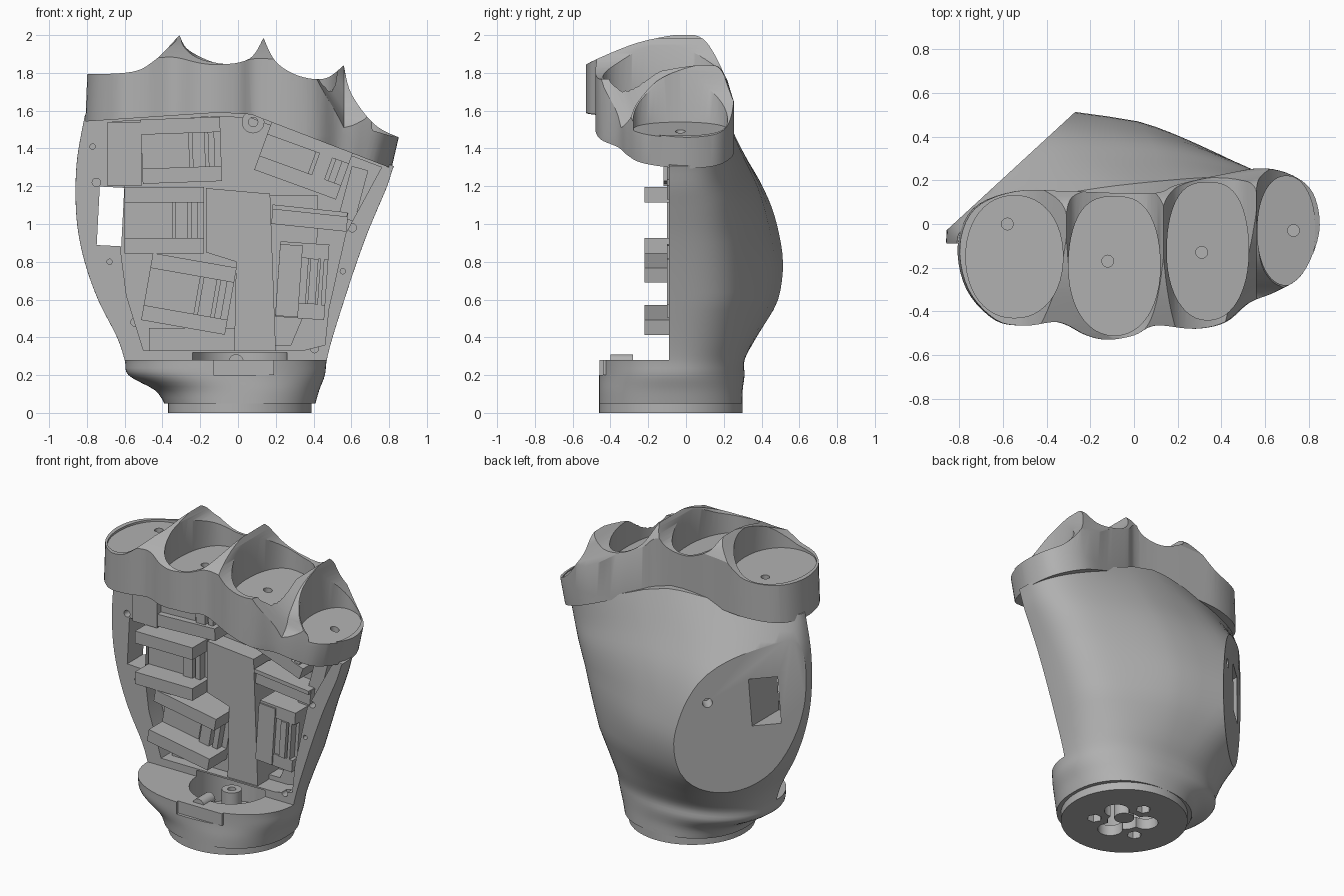
import bpy, bmesh, math
from mathutils import Vector, Matrix

cube = bpy.data.objects.get("Cube")
if cube:
    bpy.data.objects.remove(cube)

grey = bpy.data.materials.new("plain_grey")
grey.use_nodes = True
grey.diffuse_color = (0.44, 0.44, 0.44, 1)
grey.node_tree.nodes["Principled BSDF"].inputs["Base Color"].default_value = (0.44, 0.44, 0.44, 1)


def finish(name, bm):
    bmesh.ops.recalc_face_normals(bm, faces=bm.faces)
    mesh = bpy.data.meshes.new(name)
    bm.to_mesh(mesh)
    bm.free()
    mesh.materials.append(grey)
    ob = bpy.data.objects.new(name, mesh)
    bpy.context.collection.objects.link(ob)
    return ob


def loft(name, rings):
    """Skin a list of equal closed rings and cap both ends."""
    bm = bmesh.new()
    vs = [[bm.verts.new(p) for p in r] for r in rings]
    n = len(vs[0])
    for a, b in zip(vs, vs[1:]):
        for i in range(n):
            bm.faces.new((a[i], a[(i + 1) % n], b[(i + 1) % n], b[i]))
    caps = [bm.faces.new(vs[0]), bm.faces.new(vs[-1])]
    bmesh.ops.triangulate(bm, faces=caps)
    return finish(name, bm)


def prism_y(name, pts, y0, y1):
    return loft(name, [[(x, y, z) for x, z in pts] for y in (y0, y1)])


def box(name, cx, cz, w, h, y0, y1, rot=0):
    c, s = math.cos(math.radians(rot)), math.sin(math.radians(rot))
    corners = [(-w / 2, -h / 2), (w / 2, -h / 2), (w / 2, h / 2), (-w / 2, h / 2)]
    return prism_y(name, [(cx + a * c - b * s, cz + a * s + b * c) for a, b in corners], y0, y1)


def circle(cx, cy, r, n=32):
    return [(cx + r * math.cos(i * math.tau / n), cy + r * math.sin(i * math.tau / n)) for i in range(n)]


def rod_z(name, x, y, r, z0, z1, n=32):
    return loft(name, [[(a, b, z) for a, b in circle(x, y, r, n)] for z in (z0, z1)])


def rod_y(name, x, z, r, y0, y1):
    return prism_y(name, circle(x, z, r, 20), y0, y1)


def boolean(target, cutter, op="DIFFERENCE"):
    mod = target.modifiers.new("cut", "BOOLEAN")
    mod.object, mod.operation, mod.solver = cutter, op, "EXACT"
    bpy.context.view_layer.objects.active = target
    bpy.ops.object.modifier_apply(modifier=mod.name)
    bpy.data.objects.remove(cutter)


def smooth(ob, angle=30):
    bpy.ops.object.select_all(action="DESELECT")
    ob.select_set(True)
    bpy.context.view_layer.objects.active = ob
    bpy.ops.object.shade_smooth_by_angle(angle=math.radians(angle))


def spline(p, i, t):
    """Catmull-Rom point between p[i] and p[i + 1] (open list)."""
    a, b, c, d = (Vector(p[max(0, min(len(p) - 1, i + k))]) for k in (-1, 0, 1, 2))
    return b + 0.5 * t * (c - a + t * (2 * a - 5 * b + 4 * c - d + t * (3 * (b - c) + d - a)))


def dense(p, k):
    return [spline(p, i, j / k) for i in range(len(p) - 1) for j in range(k)] + [Vector(p[-1])]


def power(v, e):
    return math.copysign(abs(v) ** e, v)


# lower edge of the finger band as a line in x
LOWER = [(-1, 1.53), (-0.1, 1.59), (0.07, 1.58), (0.85, 1.28), (1, 1.22)]


def lower(x):
    for (a, za), (b, zb) in zip(LOWER, LOWER[1:]):
        if x <= b:
            return za + (zb - za) * (x - a) / (b - a)


# palm shell: z, left, right, back, thumb bulge
KEYS = [(0.05, -.39, .41, .30, 0), (0.12, -.44, .43, .30, 0), (0.2, -.58, .46, .31, 0),
        (0.28, -.6, .47, .31, 0), (0.4, -.64, .5, .33, .05), (0.6, -.74, .56, .35, .15),
        (0.8, -.81, .62, .35, .19), (1.0, -.85, .68, .33, .17), (1.2, -.86, .74, .29, .14),
        (1.4, -.85, .79, .23, .09), (1.64, -.81, .825, .185, 0)]
rings = []
for z, xl, xr, yb, bulge in dense(KEYS, 4):
    ring = []
    for i in range(80):
        t = i * math.tau / 80
        c, s = math.cos(t), math.sin(t)
        e = 0.9
        if s > 0:
            e -= 1.3 * bulge if c < 0 else 0.25 * min(1, max(0, (z - 0.2) / 0.4))
        x = (xl + xr) / 2 + (xr - xl) / 2 * power(c, e)
        y = -0.08 + (yb + 0.08 if s > 0 else 0.38) * power(s, e)
        push = bulge * math.exp(-((math.degrees(t) - 107) / 32) ** 2)
        x, y = x - 0.2 * push, y + push + 0.16 * x * max(0, z - 1) * max(0, s)
        ring.append((x, y, z - (1.6 - lower(x)) * (z / 1.6) ** 3))
    rings.append(ring)
shell = loft("palm_shell", rings)

# flat thumb mount
bm = bmesh.new()
bm.from_mesh(shell.data)
bmesh.ops.bisect_plane(bm, geom=bm.verts[:] + bm.edges[:] + bm.faces[:], clear_outer=True,
                       plane_co=(-0.24, 0.54, 0.8), plane_no=(-0.677, 0.736, 0))
bmesh.ops.holes_fill(bm, edges=[e for e in bm.edges if e.is_boundary])
bmesh.ops.recalc_face_normals(bm, faces=bm.faces)
bm.to_mesh(shell.data)
bm.free()

# open front, cavity, deep right pocket and window
boolean(shell, prism_y("cutter", [(-1, .28), (1, .28), (1, 2), (-1, 2)], -1, -0.09))
CAVITY = [(-.5, .33), (.34, .33), (.46, .36), (.48, .55), (.57, .95), (.76, 1.3), (.07, 1.56),
          (-.1, 1.57), (-.69, 1.54), (-.69, 1.22), (-.6, 1.2), (-.62, .85), (-.59, .62)]
boolean(shell, prism_y("cutter", CAVITY, -0.3, 0.04))
boolean(shell, prism_y("cutter", [(0, .36), (.28, .36), (.36, .55), (.42, .95), (.42, 1.15), (0, 1.15)], -0.3, 0.14))
boolean(shell, box("cutter", -.675, 1.04, .13, .31, -0.5, 0.6, -3))
HOLES = [(-.75, 1.22, .022), (-.77, 1.41, .014), (-.68, .8, .014), (-.545, .48, .022),
         (.405, .34, .022), (.605, .98, .022), (.555, .75, .014)]
for x, z, r in HOLES:
    boolean(shell, rod_y("cutter", x, z, r, -0.3, -0.04))
thumb_hole = rod_z("cutter", 0, 0, 0.03, -0.1, 0.1)
thumb_hole.matrix_world = Matrix.Translation((-.42, .375, 1.05)) @ Vector((-0.677, 0.736, 0)).to_track_quat("Z", "Y").to_matrix().to_4x4()
bpy.context.view_layer.update()
boolean(shell, thumb_hole)

# wrist well and flat front pad
boolean(shell, rod_z("cutter", 0.01, -0.09, 0.25, 0.03, 0.32))
boolean(shell, box("cutter", 0.03, .25, .32, .1, -0.6, -0.435))
smooth(shell)

# wrist ring with three lobes and bolt holes
ring = rod_z("wrist_ring", 0.01, -0.08, 0.38, 0, 0.07, 72)
boolean(ring, rod_z("cutter", 0.01, -0.08, 0.1, -0.1, 0.2))
for k in range(3):
    a = math.radians(30 + 120 * k)
    boolean(ring, rod_z("cutter", .01 + .13 * math.cos(a), -.08 + .13 * math.sin(a), .075, -.1, .2))
    a += math.pi / 3
    boolean(ring, rod_z("cutter", .01 + .18 * math.cos(a), -.08 + .18 * math.sin(a), .045, -.1, .2, 6))
smooth(ring)
post = rod_z("wrist_post", 0.01, -0.08, 0.06, 0.02, 0.26)
boolean(post, rod_z("cutter", 0.01, -0.08, 0.025, 0.15, 0.3))
smooth(post)
box("wrist_tab", 0.03, .24, .32, .08, -0.44, -0.33)
smooth(rod_y("wrist_boss", -0.01, .27, .04, -0.4, -0.28))

# finger band: smooth outline, narrower below, trimmed by scalloped top and sloping underside
OUTLINE = [(-.81, -.1), (-.77, -.3), (-.64, -.44), (-.5, -.465), (-.35, -.45), (-.22, -.51),
           (-.12, -.53), (0, -.51), (.1, -.465), (.28, -.48), (.42, -.45), (.53, -.36),
           (.65, -.31), (.77, -.23), (.85, -.04), (.83, .12), (.75, .21), (.6, .255), (.4, .225),
           (.2, .18), (.08, .14), (-.3, .15), (-.55, .15), (-.74, .07)]
closed = OUTLINE[-2:] + OUTLINE + OUTLINE[:2]
outline = [spline(closed, i, j / 5) for i in range(2, len(OUTLINE) + 2) for j in range(5)]
band = loft("finger_band", [[(p.x * k, p.y, z) for p in outline] for z, k in ((1.1, .9), (1.47, 1), (2.1, .97))])
SCALLOPS = [[(-1, 1.795), (-.6, 1.8), (-.45, 1.86), (-.31, 2.0)],
            [(-.31, 2.0), (-.26, 1.92), (-.1, 1.85), (.06, 1.875), (.135, 1.985)],
            [(.135, 1.985), (.2, 1.86), (.32, 1.785), (.46, 1.77), (.56, 1.84)],
            [(.56, 1.84), (.6, 1.69), (.72, 1.53), (.86, 1.455), (1, 1.41)]]
top = [p for arc in SCALLOPS for p in dense(arc, 6)[:-1]] + [Vector(SCALLOPS[-1][-1])]
boolean(band, prism_y("cutter", LOWER + [tuple(p) for p in reversed(top)], -1, 1), "INTERSECT")

# round the knuckle ridges from front to back, steeper on the right
LEFT_CROWN = [(-.6, 1.8), (-.5, 1.86), (-.3, 1.945), (-.15, 1.985), (0, 2.005), (.09, 1.98), (.15, 1.9), (.2, 1.8), (.4, 1.4)]
RIGHT_CROWN = [(-.6, 1.35), (-.33, 1.52), (-.26, 1.64), (-.15, 1.76), (0, 1.825), (.12, 1.845), (.19, 1.81), (.24, 1.68), (.4, 1.3)]
crowns = [[(x, p.x, p.y) for p in dense(pts, 4)] + [(x, .4, 1), (x, -.6, 1)]
          for x, pts in ((-1, LEFT_CROWN), (.36, LEFT_CROWN), (.56, RIGHT_CROWN), (1, RIGHT_CROWN))]
boolean(band, loft("cutter", crowns), "INTERSECT")

# finger sockets: x range, y range, floor height, floor slope, hole
SOCKETS = [(-.77, -.325, -.43, .13, 1.785, .02, (-.58, 0)), (-.3, .12, -.51, .125, 1.74, -.04, (-.12, -.17)),
           (.15, .525, -.44, .19, 1.67, -.17, (.31, -.13)), (.565, .83, -.28, .22, 1.5, -.3, (.73, -.03))]
for x0, x1, y0, y1, z, slope, hole in SOCKETS:
    cx, cy = (x0 + x1) / 2, (y0 + y1) / 2
    loop = []
    for i in range(48):
        c, s = math.cos(i * math.tau / 48), math.sin(i * math.tau / 48)
        e = .7 if s > 0 and -.5 < cx < .5 else .92
        loop.append((cx + (x1 - x0) / 2 * power(c, e), cy + (y1 - y0) / 2 * power(s, .95)))
    boolean(band, loft("cutter", [[(x, y, z + slope * (x - cx)) for x, y in loop],
                                  [(x, y, 2.3) for x, y in loop]]))
    boolean(band, rod_z("cutter", *hole, .027, z - .08, z + .1, 20))
smooth(band)


# servos: recessed body, two raised end bars, cover and connector
def servo(name, cx, cz, w, h, rot, front=-0.22, back=0.06):
    turn = Matrix.Rotation(math.radians(rot), 2)
    def part(label, dx, dz, pw, ph, y):
        o = turn @ Vector((dx, dz))
        box(name + label, cx + o.x, cz + o.y, pw, ph, y, back, rot)
    part("_body", 0, 0, w, h, -0.04)
    for side, label in ((1, "_upper_bar"), (-1, "_lower_bar")):
        part(label, 0, side * (h / 2 - .04), w, .08, front)
    part("_cover", -w * .2, 0, w * .6, h * .8, -0.08)
    part("_connector", w * .22, 0, w * .16, h * .6, -0.1)
    part("_lead", w * .38, 0, w * .08, h * .75, -0.09)


servo("upper_left_servo", -.3, 1.39, .42, .34, 2, -0.12)
servo("middle_left_servo", -.39, 1.02, .42, .35, 0)
servo("lower_left_servo", -.26, .63, .45, .36, -10)
servo("upper_right_servo", .35, 1.34, .46, .28, -20, -0.1)
servo("lower_right_servo", .34, .7, .26, .4, -4, -0.09, 0.16)
box("upper_left_block", -.6, 1.37, .18, .34, -0.12, 0.06)
box("lower_right_block", .27, .7, .12, .38, -0.1, 0.16, -4)

# central plate, cross bar, lower filler and top boss
prism_y("central_plate", [(-.02, .33), (.2, .33), (.17, 1.16), (-.17, 1.19), (-.17, .85), (-.01, .8)], -0.08, 0.16)
box("lower_filler", -.24, .39, .46, .12, -0.02, 0.06)
box("cross_bar", .38, 1.03, .4, .1, -0.07, 0.1, -6)
box("cross_bar_lip", .38, 1.07, .4, .025, -0.09, 0.06, -6)
box("side_block", .61, 1.16, .09, .28, -0.03, 0.06, -15)
boss = rod_y("top_boss", .08, 1.54, .06, -0.14, 0.06)
boolean(boss, rod_y("cutter", .08, 1.54, .025, -0.3, 0))
smooth(boss)
